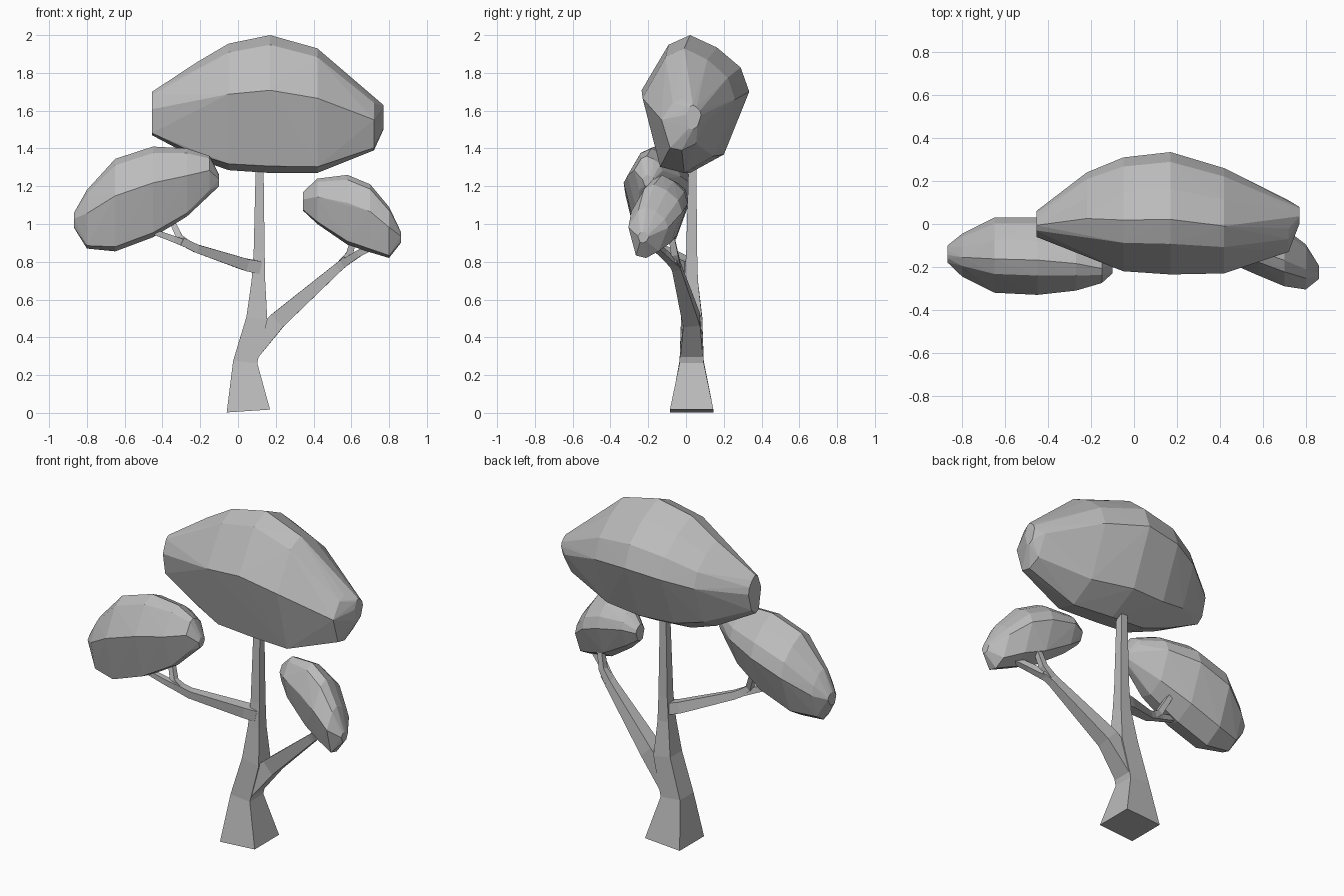
import bpy
import bmesh
from mathutils import Vector

default_cube = bpy.data.objects.get("Cube")
if default_cube:
    bpy.data.objects.remove(default_cube, do_unlink=True)

# One plain material for the whole tree
GREY = (0.5, 0.5, 0.5, 1.0)
grey = bpy.data.materials.new("plain_grey")
grey.use_nodes = True
grey.diffuse_color = GREY
grey.node_tree.nodes["Principled BSDF"].inputs["Base Color"].default_value = GREY


def finish(bm, name):
    """Turn a bmesh into a flat-shaded, named object."""
    bmesh.ops.recalc_face_normals(bm, faces=bm.faces)
    mesh = bpy.data.meshes.new(name)
    bm.to_mesh(mesh)
    bm.free()
    mesh.materials.append(grey)
    obj = bpy.data.objects.new(name, mesh)
    bpy.context.collection.objects.link(obj)
    return obj


def limb(name, stations):
    """Square tapering limb through stations of (x, y, z, half width)."""
    bm = bmesh.new()
    centres = [Vector(s[:3]) for s in stations]
    rings = []
    for i, (centre, station) in enumerate(zip(centres, stations)):
        before = centres[max(i - 1, 0)]
        after = centres[min(i + 1, len(centres) - 1)]
        along = (after - before).normalized()
        u = Vector((0, 1, 0)).cross(along).normalized()
        v = along.cross(u)
        r = station[3]
        corners = ((1, 1), (-1, 1), (-1, -1), (1, -1))
        rings.append([bm.verts.new(centre + u * a * r + v * b * r) for a, b in corners])
    for low, high in zip(rings, rings[1:]):
        for k in range(4):
            n = (k + 1) % 4
            bm.faces.new((low[k], low[n], high[n], high[k]))
    bm.faces.new(rings[0])
    bm.faces.new(rings[-1])
    return finish(bm, name)


# Egg-shaped cross-section (y, z) shared by the leaf clumps
SECTION = ((-.1, 1), (-.5, .86), (-1, .2), (-.62, -.9), (-.1, -1),
           (.53, -.73), (1, .18), (.84, .53), (.4, .82))


def clump(name, stations):
    """Faceted clump: hull of sections (x, y, z, half depth, half height)."""
    bm = bmesh.new()
    for x, y, z, depth, height in stations:
        for a, b in SECTION:
            bm.verts.new((x, y + a * depth, z + b * height))
    bmesh.ops.convex_hull(bm, input=bm.verts)
    loose = [v for v in bm.verts if not v.link_faces]
    bmesh.ops.delete(bm, geom=loose, context='VERTS')
    return finish(bm, name)


# Trunk
limb("trunk", [(.055, .03, .01, .115), (.038, .03, .27, .064), (.1, .03, .5, .056),
               (.108, .027, .7, .036), (.112, .03, .85, .029), (.115, .035, 1.4, .019)])

# Left branch with its forked twigs
limb("left_branch", [(.06, .03, .33, .06), (.21, .03, .49, .045),
                     (.53, -.05, .77, .024), (.58, -.07, .81, .022)])
limb("left_outer_twig", [(.54, -.05, .78, .022), (.64, -.12, .845, .018), (.76, -.18, .9, .014)])
limb("left_inner_twig", [(.54, -.05, .78, .022), (.59, -.06, .84, .018), (.62, -.08, .95, .015)])

# Right branch with its forked twigs
limb("right_branch", [(.11, .025, .77, .034), (.04, .0, .785, .032),
                      (-.22, -.14, .87, .022), (-.3, -.17, .91, .02)])
limb("right_outer_twig", [(-.26, -.155, .89, .02), (-.34, -.18, .92, .017), (-.45, -.2, .96, .014)])
limb("right_inner_twig", [(-.26, -.155, .89, .02), (-.31, -.16, .93, .017), (-.36, -.12, 1.04, .014)])

# Leaf clumps
clump("top_foliage", [
    (-.455, 0, 1.585, .06, .115), (-.22, .045, 1.6, .195, .255),
    (-.05, .045, 1.62, .265, .335), (.17, .05, 1.635, .285, .365),
    (.42, .015, 1.6, .245, .33), (.72, -.01, 1.525, .12, .135),
    (.77, .04, 1.565, .04, .065)])
clump("right_foliage", [
    (-.868, -.14, 1.02, .04, .04), (-.8, -.145, 1.025, .1, .155),
    (-.65, -.145, 1.1, .175, .245), (-.45, -.15, 1.17, .18, .24),
    (-.27, -.17, 1.22, .14, .18), (-.15, -.2, 1.265, .075, .095),
    (-.1, -.2, 1.23, .03, .03)])
clump("left_foliage", [
    (.345, -.06, 1.12, .04, .05), (.42, -.08, 1.12, .09, .12),
    (.58, -.115, 1.075, .125, .185), (.7, -.155, 1.03, .135, .18),
    (.8, -.2, .955, .105, .135), (.862, -.225, .93, .03, .03)])
